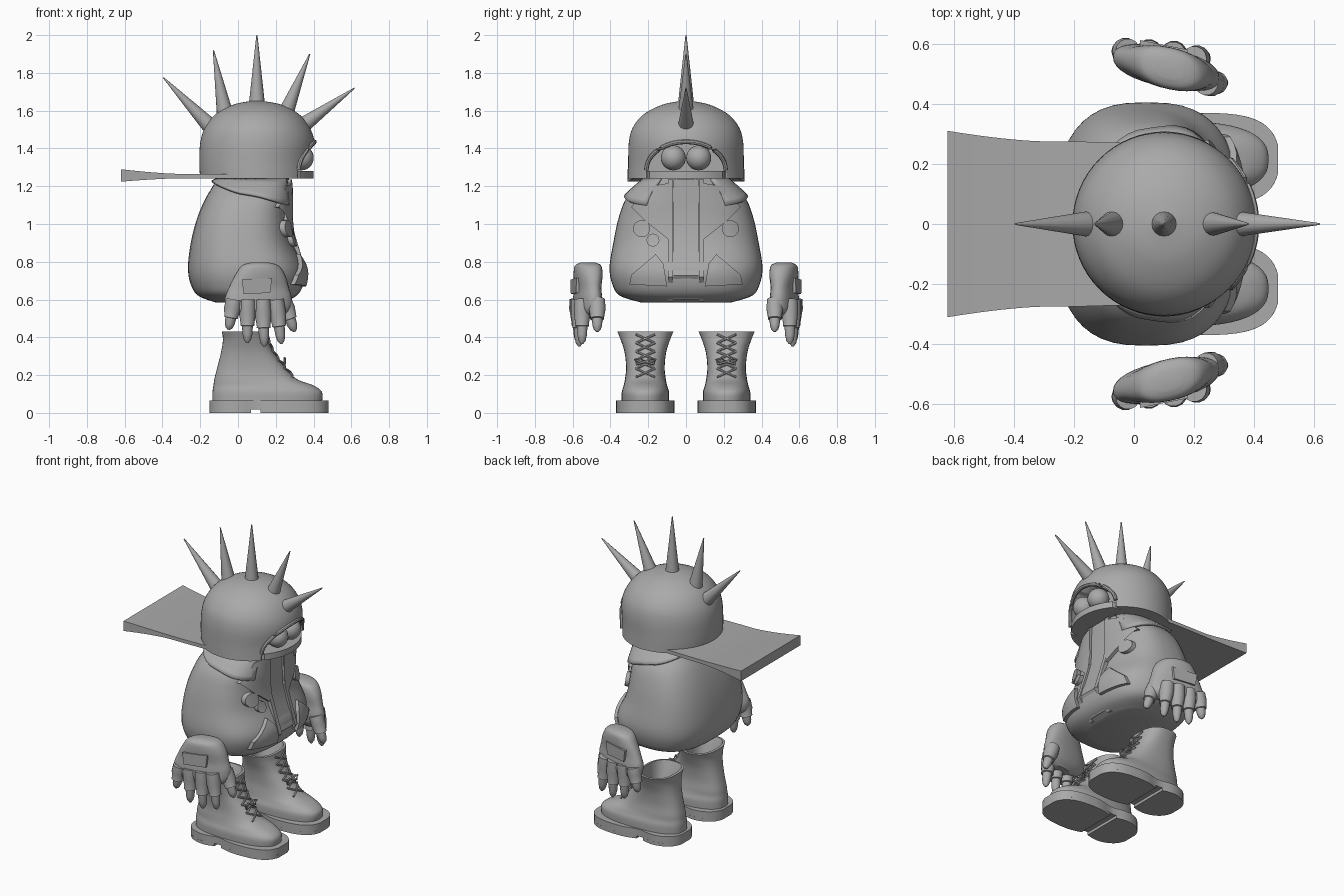
import bpy, bmesh, math
from mathutils import Vector

if "Cube" in bpy.data.objects:
    bpy.data.objects.remove(bpy.data.objects["Cube"])

grey = bpy.data.materials.new("plain grey")
grey.use_nodes = True
grey.diffuse_color = (0.4, 0.4, 0.4, 1)
grey.node_tree.nodes["Principled BSDF"].inputs["Base Color"].default_value = (0.4, 0.4, 0.4, 1)


def finish(bm, name, angle=40):
    bmesh.ops.recalc_face_normals(bm, faces=bm.faces)
    mesh = bpy.data.meshes.new(name)
    bm.to_mesh(mesh)
    bm.free()
    ob = bpy.data.objects.new(name, mesh)
    bpy.context.collection.objects.link(ob)
    mesh.materials.append(grey)
    bpy.ops.object.select_all(action="DESELECT")
    ob.select_set(True)
    bpy.context.view_layer.objects.active = ob
    bpy.ops.object.shade_smooth_by_angle(angle=math.radians(angle))
    return ob


def loft(name, rings, angle=40):
    bm = bmesh.new()
    rows = [[bm.verts.new(p) for p in ring] for ring in rings]
    for a, b in zip(rows, rows[1:]):
        for i in range(len(a)):
            j = (i + 1) % len(a)
            bm.faces.new((a[i], a[j], b[j], b[i]))
    bm.faces.new(rows[0])
    bm.faces.new(rows[-1])
    return finish(bm, name, angle)


def tube(name, points, radii, sides=10):
    pts = [Vector(p) for p in points]
    rings = []
    for i, p in enumerate(pts):
        d = (pts[min(i + 1, len(pts) - 1)] - pts[max(i - 1, 0)]).normalized()
        u = d.orthogonal().normalized()
        if i and abs(d.z) > 0.5:
            u = (Vector((1, 0, 0)) - d * d.x).normalized()
        elif abs(d.z) > 0.5:
            u = (Vector((1, 0, 0)) - d * d.x).normalized()
        v = d.cross(u)
        rings.append([p + radii[i] * (u * math.cos(t) + v * math.sin(t))
                      for t in (math.tau * k / sides for k in range(sides))])
    return loft(name, rings, 35)


def refine(sections, steps=5):
    """Smooth a list of (z, back, front, half width) sections."""
    out = []
    for i in range(len(sections) - 1):
        q = [sections[max(0, min(len(sections) - 1, i + k))] for k in (-1, 0, 1, 2)]
        for s in range(steps):
            t = s / steps
            out.append(tuple(0.5 * (2 * b + (c - a) * t + (2 * a - 5 * b + 4 * c - d) * t * t
                                    + (3 * b - a - 3 * c + d) * t ** 3) for a, b, c, d in zip(*q)))
    return out + [sections[-1]]


def at_height(sections, z):
    for a, b in zip(sections, sections[1:]):
        if a[0] <= z <= b[0]:
            t = (z - a[0]) / (b[0] - a[0])
            return [p + (q - p) * t for p, q in zip(a, b)]
    return sections[0] if z < sections[0][0] else sections[-1]


def outline_point(section, angle, power, grow=0, cy=0):
    z, back, front, half = section
    c, s = math.cos(angle), math.sin(angle)
    x = math.copysign(abs(c) ** (2 / power), c) * ((front - back) / 2 + grow)
    y = math.copysign(abs(s) ** (2 / power), s) * (half + grow)
    return Vector(((front + back) / 2 + x, cy + y, z))


def ring(section, power, cy=0, count=48):
    return [outline_point(section, math.tau * k / count, power, 0, cy) for k in range(count)]


def front_x(sections, y, z, power):
    _, back, front, half = at_height(sections, z)
    k = max(0, 1 - min(1, abs(y) / half) ** power) ** (1 / power)
    return (front + back) / 2 + (front - back) / 2 * k


# Coat body
POWER = 2.7
coat = refine([(0.585, -0.12, 0.24, 0.24), (0.62, -0.21, 0.31, 0.35), (0.68, -0.25, 0.345, 0.39),
               (0.77, -0.265, 0.35, 0.405), (0.9, -0.25, 0.29, 0.385), (1.02, -0.22, 0.27, 0.36),
               (1.12, -0.18, 0.27, 0.325), (1.19, -0.14, 0.27, 0.27), (1.24, -0.11, 0.27, 0.22)])
loft("coat_body", [ring(s, POWER) for s in coat])


def plate(name, outline, lift, thick=0.02):
    """A panel cut from a (y, z) outline that hugs the coat front."""
    bm = bmesh.new()
    bm.faces.new([bm.verts.new((0, y, z)) for y, z in outline])
    bmesh.ops.triangulate(bm, faces=bm.faces)
    bmesh.ops.subdivide_edges(bm, edges=bm.edges, cuts=4, use_grid_fill=True)
    for v in bm.verts:
        v.co.x = front_x(coat, v.co.y, v.co.z, POWER) + lift
    base = list(bm.faces)
    ext = bmesh.ops.extrude_face_region(bm, geom=base, use_keep_orig=True)
    for v in ext["geom"]:
        if isinstance(v, bmesh.types.BMVert):
            v.co.x -= thick + lift
    return finish(bm, name, 30)


def disc(y, z, r):
    return [(y + r * math.cos(math.tau * k / 20), z + r * math.sin(math.tau * k / 20)) for k in range(20)]


plate("zip_strip", [(-0.065, 0.6), (0.065, 0.6), (0.065, 1.235), (-0.065, 1.235)], 0.008)
for s, side in ((1, "left"), (-1, "right")):
    plate(side + "_placket", [(s * y, z) for y, z in
          ((0.068, 0.59), (0.095, 0.59), (0.095, 1.235), (0.068, 1.235))], 0.018)
    plate(side + "_lapel", [(s * y, z) for y, z in
          ((0.07, 1.22), (0.19, 1.2), (0.29, 1.09), (0.19, 1.07), (0.22, 1.02), (0.07, 0.9))], 0.022)
    plate(side + "_pocket", [(s * y, z) for y, z in
          ((0.1, 0.67), (0.3, 0.68), (0.29, 0.73), (0.16, 0.84), (0.12, 0.79))], 0.022)
    plate(side + "_badge", disc(s * 0.235, 0.975, 0.045), 0.028)
plate("small_badge", disc(-0.175, 0.915, 0.034), 0.026)

# Collar draped round the neck, open at the front
bm = bmesh.new()
rows = []
for k in range(41):
    a = 0.5 + (math.tau - 1.0) * k / 40
    low = 1.16 - 0.07 * math.cos(a)
    column = []
    for j in range(6):
        z = 1.24 + (low - 1.24) * j / 5
        column.append(bm.verts.new(outline_point(at_height(coat, z), a, POWER, 0.01 + 0.003 * j)))
    rows.append(column)
for a, b in zip(rows, rows[1:]):
    for j in range(5):
        bm.faces.new((a[j], b[j], b[j + 1], a[j + 1]))
collar = finish(bm, "collar")
collar.modifiers.new("thickness", "SOLIDIFY").thickness = 0.015

# Helmet with an arched face opening
dome = refine([(1.24, -0.2, 0.4, 0.308), (1.32, -0.205, 0.4, 0.306), (1.43, -0.2, 0.405, 0.303),
               (1.51, -0.175, 0.38, 0.282), (1.58, -0.12, 0.325, 0.225), (1.63, -0.03, 0.235, 0.13),
               (1.65, 0.06, 0.14, 0.04), (1.653, 0.09, 0.11, 0.01)])
helmet = loft("helmet", [ring(s, 2, 0, 64) for s in dome])
arch = [(0.21 * math.cos(math.pi * k / 24), 1.285 + 0.15 * math.sin(math.pi * k / 24)) for k in range(25)]
arch = [(0.21, 1.2)] + arch + [(-0.21, 1.2)]
cutter = loft("opening_cutter", [[(x, y, z) for y, z in arch] for x in (0.27, 0.6)])
cutter.hide_render = True
cut = helmet.modifiers.new("opening", "BOOLEAN")
cut.object, cut.operation, cut.solver = cutter, "DIFFERENCE", "EXACT"
bpy.context.view_layer.objects.active = helmet
bpy.ops.object.modifier_apply(modifier=cut.name)
bpy.data.objects.remove(cutter)

# Raised rim over the opening and the mouth plate below it
rim = [(0.1 + math.sqrt(0.305 ** 2 - y * y), y, z) for y, z in arch[1:-1]]
tube("opening_rim", rim, [0.012] * len(rim), 8)
jaw = [(0.25, -0.21)] + [(0.1 + 0.3 * math.cos(a / 10), 0.3 * math.sin(a / 10)) for a in range(-7, 8)] + [(0.25, 0.21)]
loft("mouth_plate", [[(x, y, z) for x, y in jaw] for z in (1.24, 1.28)])

# Eyes
for s, side in ((1, "left"), (-1, "right")):
    bm = bmesh.new()
    bmesh.ops.create_uvsphere(bm, u_segments=24, v_segments=16, radius=0.066)
    bmesh.ops.translate(bm, vec=(0.335, s * 0.067, 1.35), verts=bm.verts)
    finish(bm, side + "_eye")

# Fan of spikes: base x, base z, tip x, tip z
for i, (bx, bz, tx, tz) in enumerate(((-0.15, 1.52, -0.395, 1.775), (-0.07, 1.59, -0.13, 1.92), (0.1, 1.63, 0.1, 2.0),
                                      (0.25, 1.58, 0.38, 1.9), (0.34, 1.52, 0.617, 1.72))):
    tube("spike_%d" % (i + 1), [(bx, 0, bz), (tx, 0, tz)], [0.043, 0.003], 16)

# Stiff cape blown straight back
cape = []
for k in range(17):
    x = -0.62 + 0.72 * k / 16
    flare = max(0, (-0.3 - x) / 0.32) ** 1.5
    half = 0.275 + 0.035 * flare - 0.03 * max(0, x + 0.2)
    top, low = 1.265 + 0.025 * flare, 1.242 - 0.018 * flare
    cape.append([(x, -half, low), (x, half, low), (x, half, top), (x, -half, top)])
loft("cape", cape, 30)

# Gloved hands with bare fingertips
palm = refine([(0.5, 0.05, 0.2, 0.035), (0.54, -0.05, 0.27, 0.06), (0.6, -0.07, 0.285, 0.066), (0.66, -0.05, 0.27, 0.062),
               (0.73, -0.015, 0.25, 0.07), (0.78, 0.02, 0.215, 0.065), (0.797, 0.07, 0.16, 0.035)], 4)
for s, side in ((1, "left"), (-1, "right")):
    hand = loft(side + "_palm", [ring(q, 2.3, 0, 32) for q in palm])
    for v in hand.data.vertices:
        v.co.y += s * (0.52 - 0.2 * (v.co.x - 0.11) + 0.1 * max(0, 0.6 - v.co.z))
    fingers = ((-0.02, -0.05, 0.575, 0.44), (0.05, 0.05, 0.57, 0.37), (0.13, 0.14, 0.565, 0.352),
               (0.2, 0.23, 0.55, 0.365), (0.24, 0.3, 0.47, 0.43))
    for i, (x0, x1, y, tip) in enumerate(fingers):
        top, drop = 0.6, 0.6 - tip
        path = [(x0 + (x1 - x0) * t, s * y, top - drop * t) for t in (0, 0.3, 0.57, 0.6, 0.61, 0.8, 0.93, 1)]
        tube("%s_finger_%d" % (side, i + 1), path, [0.042, 0.045, 0.036, 0.038, 0.029, 0.026, 0.019, 0.006], 14)
    y_in, y_out = s * 0.54, s * 0.594
    patch = [(0.03, 0.63), (0.17, 0.635), (0.18, 0.715), (0.02, 0.705)]
    loft(side + "_hand_patch", [[(x, y - s * 0.2 * (x - 0.11), z) for x, z in patch] for y in (y_in, y_out)])

# Boots
boot = refine([(0.06, -0.135, 0.445, 0.125), (0.11, -0.135, 0.445, 0.125), (0.145, -0.13, 0.40, 0.115),
               (0.18, -0.125, 0.31, 0.108), (0.24, -0.11, 0.25, 0.102), (0.32, -0.09, 0.19, 0.11),
               (0.385, -0.08, 0.16, 0.13), (0.43, -0.085, 0.15, 0.148)])
inside = [(0.432, -0.07, 0.135, 0.135), (0.37, -0.06, 0.13, 0.11), (0.3, -0.06, 0.13, 0.09)]


def sole(name, x0, x1, z0, z1, cy):
    edge = []
    for k in range(25):
        x = x0 + (x1 - x0) * (0.5 - 0.5 * math.cos(math.pi * k / 24))
        u = (x - 0.165) / 0.318
        half = 0.155 * max(0.0, 1 - abs(u) ** 4) ** 0.4 - 0.025 * math.exp(-((x - 0.1) / 0.07) ** 2)
        edge.append((x, max(half, 0.02)))
    edge = [(x, cy + h) for x, h in edge] + [(x, cy - h) for x, h in reversed(edge)]
    loft(name, [[(x, y, z) for x, y in edge] for z in (z0, z1)], 30)


for s, side in ((1, "left"), (-1, "right")):
    cy = s * 0.215
    loft(side + "_boot", [ring(q, 2.5, cy) for q in boot + inside])
    sole(side + "_sole", -0.15, 0.48, 0.018, 0.065, cy)
    sole(side + "_heel", -0.15, 0.07, 0, 0.02, cy)
    sole(side + "_front_tread", 0.12, 0.48, 0, 0.02, cy)

    def on_boot(y, z):
        return (front_x(boot, y, z, 2.5) + 0.006, cy + y, z)

    # Crossed laces and a bow
    for row in range(5):
        z = 0.19 + 0.045 * row
        for d in (1, -1):
            path = [on_boot(d * w, z + 0.0225 + 0.0225 * w / 0.05) for w in (-0.05, -0.025, 0, 0.025, 0.05)]
            tube("%s_lace_%d" % (side, row), path, [0.006] * 5, 6)
    for d in (1, -1):
        x, _, z = on_boot(0, 0.27)
        loop = [(x + 0.015, cy + d * y, z + h) for y, h in ((0, 0), (0.03, 0.02), (0.055, 0.012), (0.045, -0.012), (0, 0))]
        tube(side + "_bow", loop, [0.007] * 5, 6)
